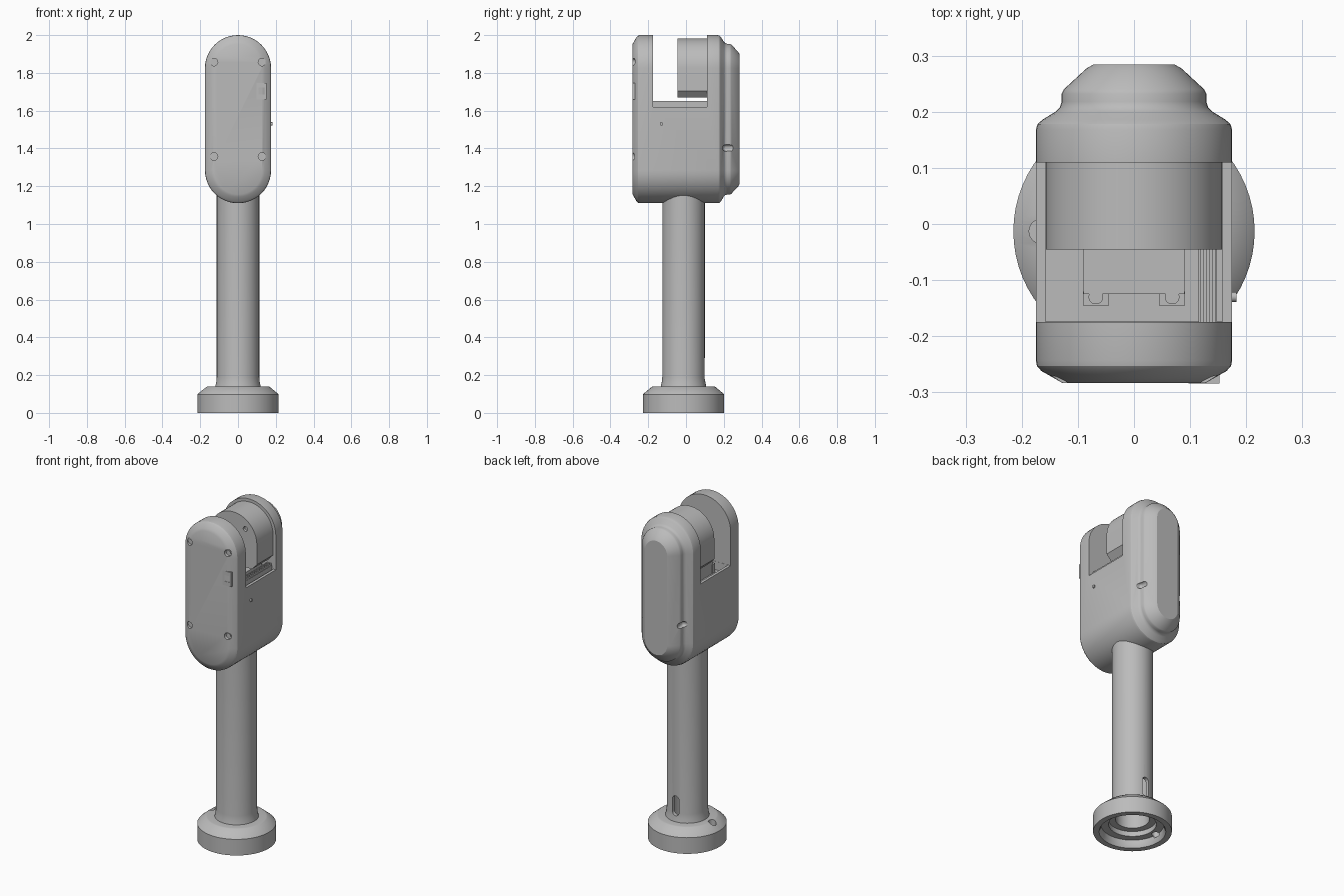
import bpy, bmesh
from math import pi, sin, cos, radians
from mathutils import Matrix, Vector

if "Cube" in bpy.data.objects:
    bpy.data.objects.remove(bpy.data.objects["Cube"])

mat = bpy.data.materials.new("matte grey")
mat.use_nodes = True
GREY = (0.5, 0.5, 0.5, 1)
mat.diffuse_color = GREY
mat.node_tree.nodes["Principled BSDF"].inputs["Base Color"].default_value = GREY

AXIS_Y = -0.013          # centre line of the post and base
TOP, LOW = 1.825, 1.285  # arc centres of the capsule-shaped head


def finish(name, bm):
    bmesh.ops.recalc_face_normals(bm, faces=bm.faces)
    me = bpy.data.meshes.new(name)
    bm.to_mesh(me)
    bm.free()
    me.materials.append(mat)
    ob = bpy.data.objects.new(name, me)
    bpy.context.collection.objects.link(ob)
    return ob


def bridge(bm, rings, closed):
    """Skin a list of equal point rings; closed joins last to first."""
    loops = [[bm.verts.new(p) for p in r] for r in rings]
    n = len(loops[0])
    pairs = list(zip(loops, loops[1:]))
    if closed:
        pairs.append((loops[-1], loops[0]))
    for a, b in pairs:
        for i in range(n):
            j = (i + 1) % n
            bm.faces.new((a[i], a[j], b[j], b[i]))
    if not closed:
        bm.faces.new(loops[0])
        bm.faces.new(loops[-1])


def capsule(y, r, z_top, z_low, steps=24):
    pts = []
    for z, start in ((z_top, 0), (z_low, pi)):
        for i in range(steps + 1):
            a = start + pi * i / steps
            pts.append((r * cos(a), y, z + r * sin(a)))
    return pts


def lathe(name, profile, steps=64):
    bm = bmesh.new()
    rings = [[(r * cos(2 * pi * i / steps), AXIS_Y + r * sin(2 * pi * i / steps), z)
              for i in range(steps)] for r, z in profile]
    bridge(bm, rings, True)
    return finish(name, bm)


def box(name, x, y, z):
    bm = bmesh.new()
    bmesh.ops.create_cube(bm, size=1)
    for v in bm.verts:
        v.co = [s[0] + (c + 0.5) * (s[1] - s[0]) for c, s in zip(v.co, (x, y, z))]
    return finish(name, bm)


def rod(name, centre, r, depth, axis="Z", steps=24):
    bm = bmesh.new()
    turn = {"X": Matrix.Rotation(pi / 2, 4, "Y"), "Y": Matrix.Rotation(pi / 2, 4, "X"),
            "Z": Matrix.Identity(4)}[axis]
    bmesh.ops.create_cone(bm, cap_ends=True, segments=steps, radius1=r, radius2=r,
                          depth=depth, matrix=Matrix.Translation(Vector(centre)) @ turn)
    return finish(name, bm)


def cut(target, cutter):
    cutter.hide_render = True
    mod = target.modifiers.new("cut", "BOOLEAN")
    mod.operation, mod.solver, mod.object = "DIFFERENCE", "EXACT", cutter
    bpy.context.view_layer.objects.active = target
    bpy.ops.object.modifier_apply(modifier=mod.name)
    bpy.data.objects.remove(cutter)


# Head: capsule outline lofted front to back, with a stepped rear cover
bm = bmesh.new()
profile = [(-0.283, 0.128), (-0.275, 0.142), (-0.262, 0.165), (-0.253, 0.173), (-0.243, 0.175),
           (0.168, 0.175), (0.178, 0.172), (0.186, 0.163), (0.2, 0.14), (0.208, 0.132),
           (0.218, 0.129), (0.232, 0.129), (0.24, 0.125), (0.277, 0.085), (0.284, 0.073)]
bridge(bm, [capsule(y, r, TOP, LOW) for y, r in profile], False)
head = finish("head_shell", bm)

# Open notch through the upper head and the tray sunk below it
cut(head, box("notch_cutter", (-0.3, 0.3), (-0.175, 0.11), (1.62, 2.2)))
cut(head, box("tray_cutter", (-0.158, 0.158), (-0.174, 0.109), (1.57, 1.7)))

# Front screw wells and rear side grip slots
for side in (-1, 1):
    for z in (1.357, 1.857):
        cut(head, rod("well_cutter", (side * 0.127, -0.285, z), 0.02, 0.04, "Y"))
        rod("front_screw", (side * 0.127, -0.263, z), 0.012, 0.012, "Y", 6)
    slot = box("slot_cutter", (0.115, 0.25) if side > 0 else (-0.25, -0.115),
               (0.195, 0.262), (1.385, 1.42))
    bev = slot.modifiers.new("round", "BEVEL")
    bev.width, bev.segments = 0.015, 3
    cut(head, slot)

# Motor housing: round top, straight sides, chamfered bottom
bm = bmesh.new()
R = 0.157
section = [(R * cos(pi * i / 32), TOP + R * sin(pi * i / 32)) for i in range(33)]
section += [(-R, 1.705), (-0.125, 1.67), (0.125, 1.67), (R, 1.705)]
bridge(bm, [[(x, y, z) for x, z in section] for y in (-0.045, 0.12)], False)
motor = finish("motor_housing", bm)
for side in (-1, 1):
    cut(motor, rod("motor_screw_cutter", (side * 0.08, -0.045, 1.9), 0.014, 0.03, "Y"))

# Parts in the tray
box("servo_block", (-0.09, 0.09), (-0.125, 0.1), (1.56, 1.645))
for side in (-1, 1):
    box("servo_tab", (side * 0.068 - 0.023, side * 0.068 + 0.023), (-0.145, -0.12), (1.56, 1.625))
    rod("servo_screw", (side * 0.068, -0.13, 1.63), 0.013, 0.025)
box("terminal_strip", (0.115, 0.148), (-0.18, 0.112), (1.56, 1.64))
for i in range(3):
    x = 0.118 + i * 0.011
    box("terminal_rib", (x, x + 0.006), (-0.18, 0.112), (1.6, 1.652))

# Socket on the front and pin on the side
socket = box("front_socket", (0.097, 0.152), (-0.284, -0.24), (1.66, 1.747))
cut(socket, box("socket_cutter", (0.108, 0.141), (-0.3, -0.272), (1.685, 1.722)))
rod("side_pin", (0.173, -0.13, 1.53), 0.009, 0.02, "X", 16)

# Hollow post with a round-ended slot at the back
post = lathe("post", [(0.122, 0.13), (0.119, 0.145), (0.115, 0.165), (0.1125, 0.19),
                      (0.1125, 1.2), (0.092, 1.2), (0.092, 0.075), (0.122, 0.075)])
bm = bmesh.new()
bridge(bm, [capsule(y, 0.022, 0.27, 0.195, 12) for y in (0.05, 0.2)], False)
cut(post, finish("post_slot_cutter", bm))

# Round base with a stepped hollow underside and one mounting hole
base = lathe("base", [(0.215, 0), (0.215, 0.097), (0.211, 0.102), (0.168, 0.138), (0.16, 0.14),
                      (0.11, 0.14), (0.095, 0.13), (0.095, 0.075), (0.13, 0.075), (0.13, 0.045),
                      (0.172, 0.045), (0.172, 0.02), (0.182, 0)])
cut(base, rod("base_hole_cutter", (-0.165, AXIS_Y, 0.13), 0.022, 0.2))

# Smooth shading with crisp edges
for ob in bpy.context.collection.objects:
    if ob.type == "MESH" and mat.name in ob.data.materials:
        bpy.ops.object.select_all(action="DESELECT")
        ob.select_set(True)
        bpy.context.view_layer.objects.active = ob
        bpy.ops.object.shade_smooth_by_angle(angle=radians(30))
